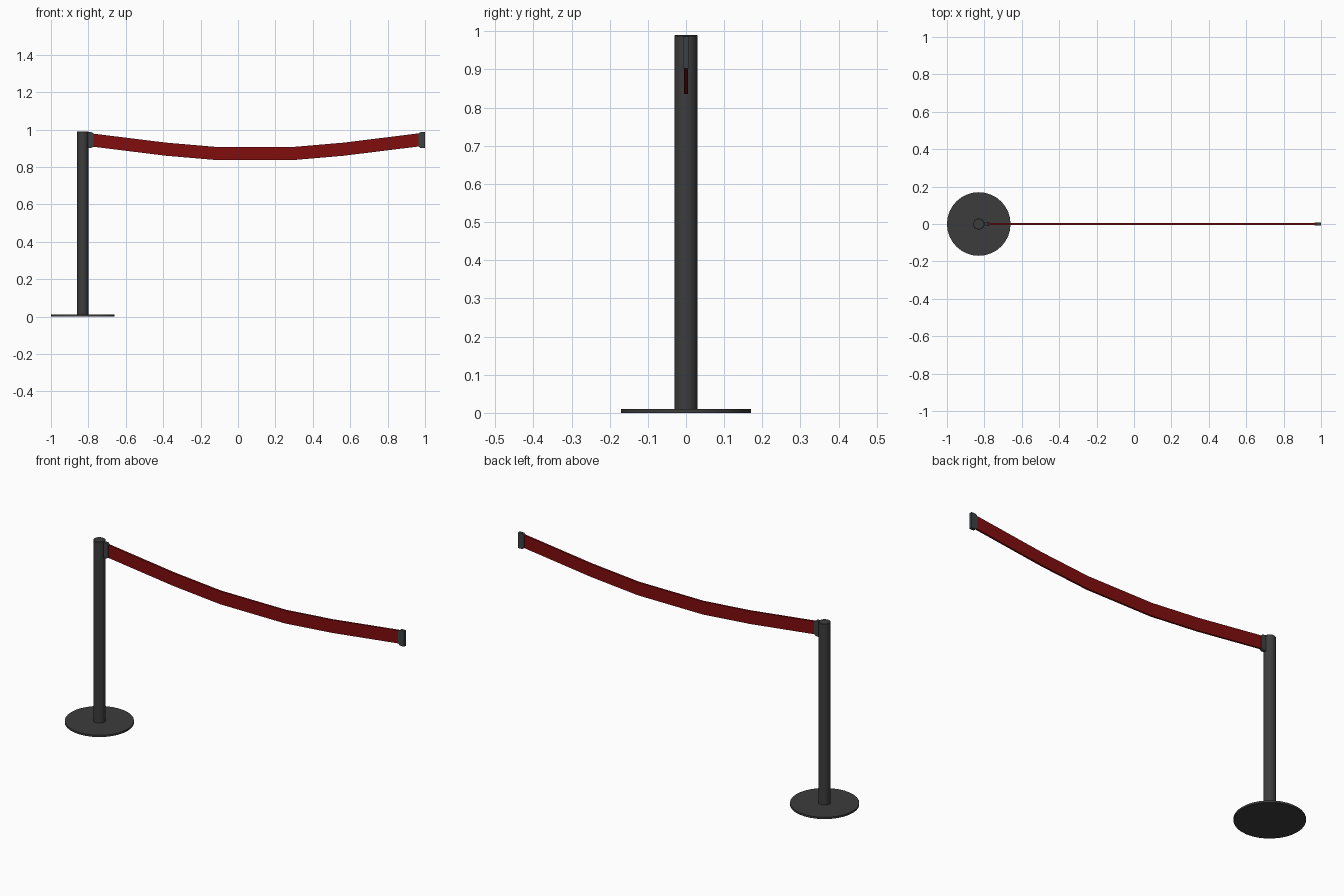
import bpy, bmesh, math

if "Cube" in bpy.data.objects:
    bpy.data.objects.remove(bpy.data.objects["Cube"])

POST_X = -0.83   # post axis
MID_X = 0.09     # middle of the belt span


def material(name, rgb):
    m = bpy.data.materials.new(name)
    m.diffuse_color = (*rgb, 1)
    m.use_nodes = True
    m.node_tree.nodes["Principled BSDF"].inputs["Base Color"].default_value = m.diffuse_color
    return m


dark = material("dark grey", (0.046, 0.046, 0.046))
clip_grey = material("clip grey", (0.046, 0.052, 0.054))
red = material("belt red", (0.22, 0.004, 0.004))


def finish(name, bm, mat, smooth=False):
    bmesh.ops.recalc_face_normals(bm, faces=bm.faces)
    mesh = bpy.data.meshes.new(name)
    bm.to_mesh(mesh)
    bm.free()
    mesh.materials.append(mat)
    ob = bpy.data.objects.new(name, mesh)
    bpy.context.collection.objects.link(ob)
    if smooth:
        bpy.ops.object.select_all(action='DESELECT')
        ob.select_set(True)
        bpy.context.view_layer.objects.active = ob
        bpy.ops.object.shade_smooth_by_angle(angle=math.radians(35))
    return ob


def lathe(name, profile, sides, mat):
    """Closed solid turned around the post axis from (radius, z) pairs."""
    bm = bmesh.new()
    rings = [[bm.verts.new((POST_X + r * math.cos(math.tau * i / sides),
                            r * math.sin(math.tau * i / sides), z))
              for i in range(sides)] for r, z in profile]
    for a, b in zip(rings, rings[1:]):
        for i in range(sides):
            j = (i + 1) % sides
            bm.faces.new((a[i], a[j], b[j], b[i]))
    bm.faces.new(rings[0])
    bm.faces.new(rings[-1])
    return finish(name, bm, mat, True)


def plate(name, outline, half, mat):
    """Outline in x and z, extruded to both sides of y = 0."""
    bm = bmesh.new()
    face = bm.faces.new([bm.verts.new((x, -half, z)) for x, z in outline])
    ext = bmesh.ops.extrude_face_region(bm, geom=[face])
    for v in ext["geom"]:
        if isinstance(v, bmesh.types.BMVert):
            v.co.y = half
    return finish(name, bm, mat)


# floor disc and upright post
lathe("base_disc", [(0.17, 0), (0.17, 0.01)], 32, dark)
lathe("post", [(0.03, 0.008), (0.03, 0.988), (0.028, 0.99)], 24, dark)

# sagging belt made of straight segments, as a strip of boxes
half_path = [(0.195, 0.871), (0.475, 0.895), (0.88, 0.945)]
path = [(MID_X - d, z) for d, z in reversed(half_path)]
path += [(MID_X + d, z) for d, z in half_path]
bm = bmesh.new()
sections = [[bm.verts.new((x, y, z + dz)) for y, dz in
             ((-0.005, -0.035), (0.005, -0.035), (0.005, 0.035), (-0.005, 0.035))]
            for x, z in path]
for a, b in zip(sections, sections[1:]):
    for i in range(4):
        j = (i + 1) % 4
        bm.faces.new((a[i], a[j], b[j], b[i]))
bm.faces.new(sections[0])
bm.faces.new(sections[-1])
finish("belt", bm, red)

# end clips, chamfered toward the belt
for name, outer, s in (("post_clip", -0.808, 1), ("free_clip", 1.0, -1)):
    w = 0.036
    plate(name, [(outer, 0.902), (outer + s * (w - 0.011), 0.902),
                 (outer + s * w, 0.911), (outer + s * w, 0.977),
                 (outer + s * (w - 0.011), 0.986), (outer, 0.986)],
          0.008, clip_grey)
